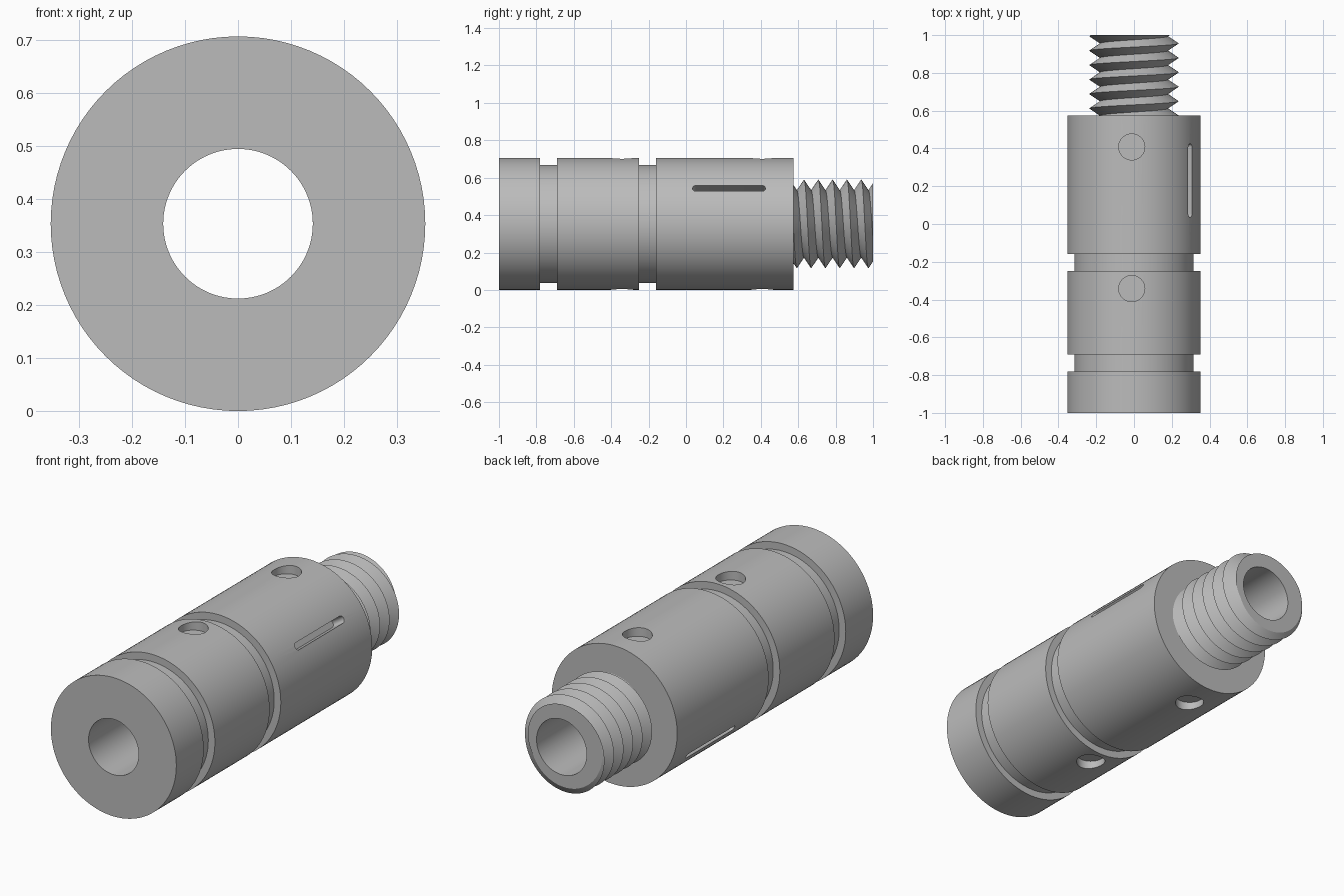
import bpy
import bmesh
from math import cos, sin, pi, radians
from mathutils import Matrix, Vector

cube = bpy.data.objects.get("Cube")
if cube:
    bpy.data.objects.remove(cube, do_unlink=True)

STEPS = 96
RADIUS = 0.353
BORE = 0.141
SHOULDER = 0.575
AXIS = Vector((0, 0, RADIUS))

steel = bpy.data.materials.new("grey_steel")
steel.use_nodes = True
steel.diffuse_color = (0.5, 0.5, 0.5, 1)
steel.node_tree.nodes["Principled BSDF"].inputs["Base Color"].default_value = (0.5, 0.5, 0.5, 1)


def finish(bm, name):
    """Turn a bmesh into an object lying along y at axis height."""
    bmesh.ops.recalc_face_normals(bm, faces=bm.faces)
    mesh = bpy.data.meshes.new(name)
    bm.to_mesh(mesh)
    bm.free()
    mesh.materials.append(steel)
    obj = bpy.data.objects.new(name, mesh)
    obj.location = AXIS
    bpy.context.collection.objects.link(obj)
    return obj


def select_only(obj):
    bpy.ops.object.select_all(action='DESELECT')
    obj.select_set(True)
    bpy.context.view_layer.objects.active = obj


def cut(obj, cutter):
    mod = obj.modifiers.new("cut", 'BOOLEAN')
    mod.operation = 'DIFFERENCE'
    mod.solver = 'EXACT'
    mod.object = cutter
    select_only(obj)
    bpy.ops.object.modifier_apply(modifier=mod.name)
    bpy.data.objects.remove(cutter, do_unlink=True)


def revolve(bm, profile):
    """Spin a closed (radius, y) outline around the y axis."""
    verts = [bm.verts.new((r, y, 0)) for r, y in profile]
    edges = [bm.edges.new((v, verts[i - 1])) for i, v in enumerate(verts)]
    bmesh.ops.spin(bm, geom=verts + edges, cent=(0, 0, 0), axis=(0, 1, 0),
                   angle=2 * pi, steps=STEPS)
    bmesh.ops.remove_doubles(bm, verts=bm.verts, dist=1e-5)


def pocket(bm, angle, x, y0, y1, radius, floor):
    """Round-ended prism pointing outward; equal y0 and y1 make a round hole."""
    turn = Matrix.Rotation(angle, 4, 'Y')
    half = 24
    arc = [(pi * i / half, y1) for i in range(half + 1)]
    arc += [(pi + pi * i / half, y0) for i in range(half + 1)]
    outline = [bm.verts.new(turn @ Vector((x + radius * cos(a), y + radius * sin(a), floor)))
               for a, y in arc]
    face = bm.faces.new(outline)
    out = bmesh.ops.extrude_face_region(bm, geom=[face])
    top = [g for g in out["geom"] if isinstance(g, bmesh.types.BMVert)]
    bmesh.ops.translate(bm, verts=top, vec=turn @ Vector((0, 0, RADIUS + 0.1 - floor)))
    bmesh.ops.remove_doubles(bm, verts=bm.verts, dist=1e-5)


# Main sleeve with two grooves and a bore
profile = [(BORE, -1), (RADIUS, -1)]
for start, end in ((-0.78, -0.69), (-0.25, -0.16)):
    profile += [(RADIUS, start), (0.316, start), (0.316, end), (RADIUS, end)]
profile += [(RADIUS, SHOULDER), (BORE, SHOULDER)]
bm = bmesh.new()
revolve(bm, profile)
body = finish(bm, "body")

# Blind holes above and below, and a pair of opposite key slots
bm = bmesh.new()
for side, flip in ((0, 1), (pi, -1)):
    for y in (0.408, -0.342):
        pocket(bm, side, -0.012 * flip, y, y, 0.069, 0.308)
    pocket(bm, side + radians(57.4), 0, 0.053, 0.407, 0.018, 0.28)
cut(body, finish(bm, "pocket_cutter"))

# Threaded end: crest and root helices joined into V flanks
PITCH, CREST, ROOT, TURNS = 0.0765, 0.237, 0.18, 11
bm = bmesh.new()
crest, root = [], []
for i in range(TURNS * STEPS + 1):
    a = -2 * pi * i / STEPS
    y = 0.65 + PITCH * (i / STEPS - 4)
    crest.append(bm.verts.new((CREST * cos(a), y, CREST * sin(a))))
    root.append(bm.verts.new((ROOT * cos(a), y - PITCH / 2, ROOT * sin(a))))
for i in range(TURNS * STEPS):
    bm.faces.new((root[i], crest[i], crest[i + 1], root[i + 1]))
    j = i + STEPS
    if j < TURNS * STEPS:
        bm.faces.new((crest[i], root[j], root[j + 1], crest[i + 1]))
for y, direction in ((SHOULDER, -1), (1, 1)):
    bmesh.ops.bisect_plane(bm, geom=bm.verts[:] + bm.edges[:] + bm.faces[:], dist=1e-6,
                           plane_co=(0, y, 0), plane_no=(0, direction, 0), clear_outer=True)
bmesh.ops.holes_fill(bm, edges=[e for e in bm.edges if e.is_boundary], sides=0)
thread = finish(bm, "threaded_end")

# Bore through the thread
bm = bmesh.new()
bmesh.ops.create_cone(bm, cap_ends=True, segments=STEPS, radius1=BORE, radius2=BORE, depth=3,
                      matrix=Matrix.Rotation(pi / 2, 4, 'X'))
cut(thread, finish(bm, "bore_cutter"))

for obj in (body, thread):
    select_only(obj)
    bpy.ops.object.shade_smooth_by_angle(angle=radians(30))
